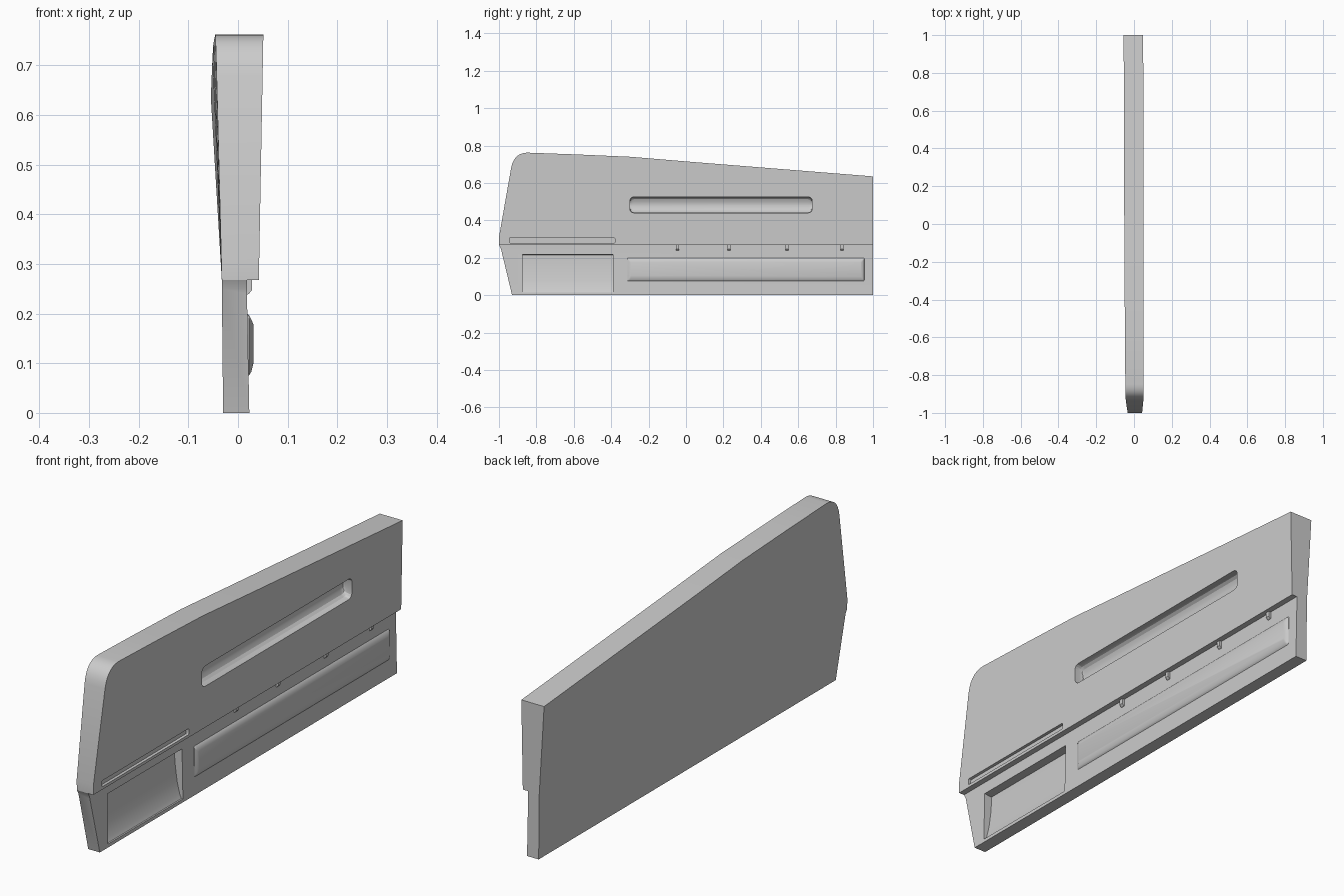
import bpy, bmesh, math

cube = bpy.data.objects.get("Cube")
if cube:
    bpy.data.objects.remove(cube, do_unlink=True)

LEDGE = 0.268

grey = bpy.data.materials.new("light grey")
grey.use_nodes = True
colour = (0.6, 0.6, 0.6, 1)
grey.diffuse_color = colour
grey.node_tree.nodes["Principled BSDF"].inputs["Base Color"].default_value = colour


def loft(name, rings):
    """Closed solid skinned through rings of equal point count."""
    bm = bmesh.new()
    loops = [[bm.verts.new(p) for p in ring] for ring in rings]
    n = len(loops[0])
    for a, b in zip(loops, loops[1:]):
        for i in range(n):
            j = (i + 1) % n
            bm.faces.new((a[i], a[j], b[j], b[i]))
    bm.faces.new(loops[0][::-1])
    bm.faces.new(loops[-1])
    bmesh.ops.recalc_face_normals(bm, faces=bm.faces[:])
    mesh = bpy.data.meshes.new(name)
    bm.to_mesh(mesh)
    bm.free()
    mesh.materials.append(grey)
    obj = bpy.data.objects.new(name, mesh)
    bpy.context.collection.objects.link(obj)
    return obj


def along_y(name, profile, y0, y1):
    return loft(name, [[(x, y, z) for x, z in profile] for y in (y0, y1)])


def rounded_rect(x, y0, y1, z0, z1, r, squash=1.0, steps=4):
    """Ring in the yz plane; squash narrows it vertically."""
    mid = (z0 + z1) / 2
    ring = []
    for k, (cy, cz) in enumerate([(y1 - r, z1 - r), (y0 + r, z1 - r),
                                  (y0 + r, z0 + r), (y1 - r, z0 + r)]):
        for s in range(steps + 1):
            a = math.pi / 2 * (k + s / steps)
            z = cz + r * math.sin(a)
            ring.append((x, cy + r * math.cos(a), mid + (z - mid) * squash))
    return ring


def select_only(obj):
    bpy.ops.object.select_all(action='DESELECT')
    obj.select_set(True)
    bpy.context.view_layer.objects.active = obj


def carve(obj, cutter):
    mod = obj.modifiers.new("carve", 'BOOLEAN')
    mod.operation, mod.solver, mod.object = 'DIFFERENCE', 'EXACT', cutter
    select_only(obj)
    bpy.ops.object.modifier_apply(modifier=mod.name)
    bpy.data.objects.remove(cutter, do_unlink=True)


def smooth(obj, degrees):
    select_only(obj)
    bpy.ops.object.shade_smooth_by_angle(angle=math.radians(degrees))


# Panel silhouette with a rounded upper front corner
outline = [(-0.93, 0), (-0.99, 0.25), (-1, LEDGE), (-1, 0.31), (-0.935, 0.68)]
corner = [(-0.935, 0.68), (-0.92, 0.76), (-0.85, 0.762)]
for s in range(1, 8):
    t = s / 7
    outline.append(tuple((1 - t) ** 2 * a + 2 * t * (1 - t) * b + t * t * c
                         for a, b, c in zip(*corner)))
outline += [(-0.6, 0.753), (-0.3, 0.74), (0, 0.715), (1, 0.635), (1, LEDGE), (1, 0)]


def outer_x(y, z):
    if z <= LEDGE:
        return -0.03 - 0.01 * z
    return -0.0327 - (z - LEDGE) * (0.042 + 0.018 * y)


def inner_x(y, z):
    return 0.042 + 0.0184 * (z - LEDGE)


panel = loft("door_panel", [[(f(y, z), y, z) for y, z in outline]
                            for f in (outer_x, inner_x)])

# Split the outer skin where its slope changes
bm = bmesh.new()
bm.from_mesh(panel.data)
for point, normal in [((0, 0, LEDGE), (0, 0, 1)), ((0, -0.3, 0), (0, 1, 0))]:
    bmesh.ops.bisect_plane(bm, geom=bm.verts[:] + bm.edges[:] + bm.faces[:],
                           plane_co=point, plane_no=normal, dist=1e-5)
bm.to_mesh(panel.data)
bm.free()

# Lower inner face set back under the ledge
carve(panel, along_y("ledge_cutter", [(0.018, LEDGE), (0.018, 0.24), (0.023, -0.01),
                                      (0.1, -0.01), (0.1, LEDGE)], -1.1, 1.1))

# Long hand slot with a scooped floor
scoop = [(0.08, 1), (0.035, 1), (0.022, 0.92), (0.012, 0.72), (0.006, 0.4), (0.004, 0.1)]
carve(panel, loft("slot_cutter", [rounded_rect(x, -0.3, 0.675, 0.44, 0.525, 0.022, q)
                                  for x, q in scoop]))

# Narrow trim groove above the pocket
carve(panel, loft("groove_cutter", [rounded_rect(x, -0.945, -0.38, 0.28, 0.305, 0.004)
                                    for x in (0.08, 0.03)]))

# Storage pocket, deepest at its top edge
carve(panel, along_y("pocket_cutter", [(0.08, 0.014), (0.016, 0.014), (0.008, 0.03),
                                       (-0.004, 0.08), (-0.012, 0.14), (-0.016, 0.19),
                                       (-0.016, 0.215), (0.08, 0.224)], -0.875, -0.39))
smooth(panel, 20)

# Raised pad on the lower panel
pad = loft("lower_pad", [rounded_rect(x, -0.315 + i, 0.955 - i, z0, z1, 0.006)
                         for x, i, z0, z1 in [(0.012, 0, 0.07, 0.205),
                                              (0.022, 0.002, 0.075, 0.197),
                                              (0.027, 0.01, 0.083, 0.188),
                                              (0.031, 0.018, 0.1, 0.178)]])
smooth(pad, 40)

# Small clips hanging under the ledge
for n, y in enumerate((-0.045, 0.23, 0.54, 0.835), 1):
    along_y(f"clip_{n}", [(0.012, LEDGE), (0.028, LEDGE), (0.028, 0.247),
                          (0.022, 0.24), (0.012, 0.235)], y - 0.008, y + 0.008)
